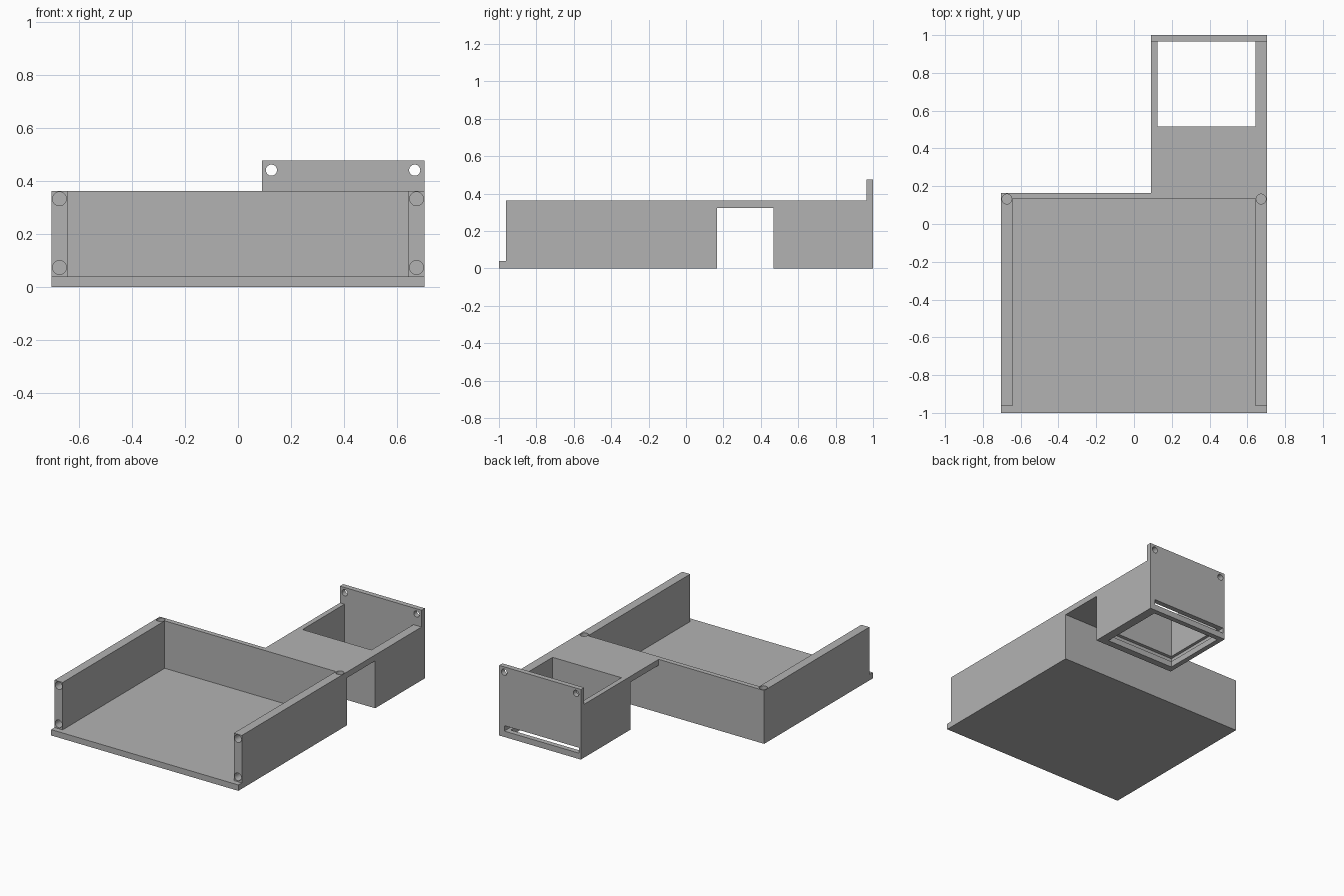
import bpy
import bmesh
from math import pi
from mathutils import Matrix, Vector

cube = bpy.data.objects.get("Cube")
if cube:
    bpy.data.objects.remove(cube, do_unlink=True)

grey = bpy.data.materials.new("plain_grey")
grey.use_nodes = True
colour = (0.45, 0.45, 0.45, 1)
grey.diffuse_color = colour
for node in grey.node_tree.nodes:
    if node.type == "BSDF_PRINCIPLED":
        node.inputs["Base Color"].default_value = colour


def finish(bm, name):
    bmesh.ops.recalc_face_normals(bm, faces=bm.faces)
    mesh = bpy.data.meshes.new(name)
    bm.to_mesh(mesh)
    bm.free()
    mesh.materials.append(grey)
    obj = bpy.data.objects.new(name, mesh)
    bpy.context.collection.objects.link(obj)
    return obj


def side_profile(name, points, x0, x1):
    """Extrude a closed (y, z) outline from x0 to x1."""
    bm = bmesh.new()
    face = bm.faces.new([bm.verts.new((x0, y, z)) for y, z in points])
    out = bmesh.ops.extrude_face_region(bm, geom=[face])["geom"]
    verts = [v for v in out if isinstance(v, bmesh.types.BMVert)]
    bmesh.ops.translate(bm, verts=verts, vec=(x1 - x0, 0, 0))
    return finish(bm, name)


def box(name, low, high):
    low, high = Vector(low), Vector(high)
    bm = bmesh.new()
    matrix = Matrix.Translation((low + high) / 2) @ Matrix.Diagonal((*(high - low), 1))
    bmesh.ops.create_cube(bm, size=1, matrix=matrix)
    return finish(bm, name)


def drill(name, centre, radius, depth, along_y):
    """Cylinder reaching depth to either side of centre."""
    bm = bmesh.new()
    turn = Matrix.Rotation(pi / 2 if along_y else 0, 4, "X")
    bmesh.ops.create_cone(bm, cap_ends=True, segments=32, radius1=radius, radius2=radius,
                          depth=2 * depth, matrix=Matrix.Translation(centre) @ turn)
    return finish(bm, name)


def cut(obj, cutters):
    """Subtract the cutters, keep the result as plain mesh and discard the cutters."""
    for cutter in cutters:
        cutter.hide_render = True
        mod = obj.modifiers.new("cut", "BOOLEAN")
        mod.operation = "DIFFERENCE"
        mod.solver = "EXACT"
        mod.object = cutter
    graph = bpy.context.evaluated_depsgraph_get()
    mesh = bpy.data.meshes.new_from_object(obj.evaluated_get(graph))
    obj.modifiers.clear()
    obj.data = mesh
    for cutter in cutters:
        bpy.data.objects.remove(cutter, do_unlink=True)


def smooth_holes(obj):
    bpy.ops.object.select_all(action="DESELECT")
    obj.select_set(True)
    bpy.context.view_layer.objects.active = obj
    bpy.ops.object.shade_smooth_by_angle(angle=pi / 6)


HALF, TOP, FLOOR, BACK = 0.703, 0.362, 0.04, 0.165

# Open-fronted tray with a low front lip
tray = side_profile("tray", [(-1, 0), (BACK, 0), (BACK, TOP), (-0.963, TOP),
                             (-0.963, FLOOR), (-1, FLOOR)], -HALF, HALF)
cutters = [box("tray_cavity", (-0.643, -1.2, FLOOR), (0.643, 0.132, 0.6))]

# Blind screw holes in the wall ends and the rear corners
for side in (-1, 1):
    x = side * 0.673
    for z in (0.073, 0.332):
        cutters.append(drill("front_screw_hole", (x, -0.963, z), 0.026, 0.15, True))
    cutters.append(drill("top_screw_hole", (x, 0.132, TOP), 0.026, 0.15, False))
cut(tray, cutters)
smooth_holes(tray)

# Rear frame: bridge, open box and raised back plate
frame = side_profile("rear_frame", [(BACK, 0.322), (0.468, 0.322), (0.468, 0), (1, 0),
                                    (1, 0.476), (0.965, 0.476), (0.965, TOP), (BACK, TOP)],
                     0.09, HALF)
cutters = [
    box("frame_opening", (0.124, 0.515, -0.2), (0.642, 0.965, 0.7)),
    box("slide_slot", (0.104, 0.492, FLOOR), (0.665, 1.2, 0.077)),
]
for x in (0.126, 0.666):
    cutters.append(drill("plate_hole", (x, 0.98, 0.44), 0.021, 0.1, True))
cut(frame, cutters)
smooth_holes(frame)
